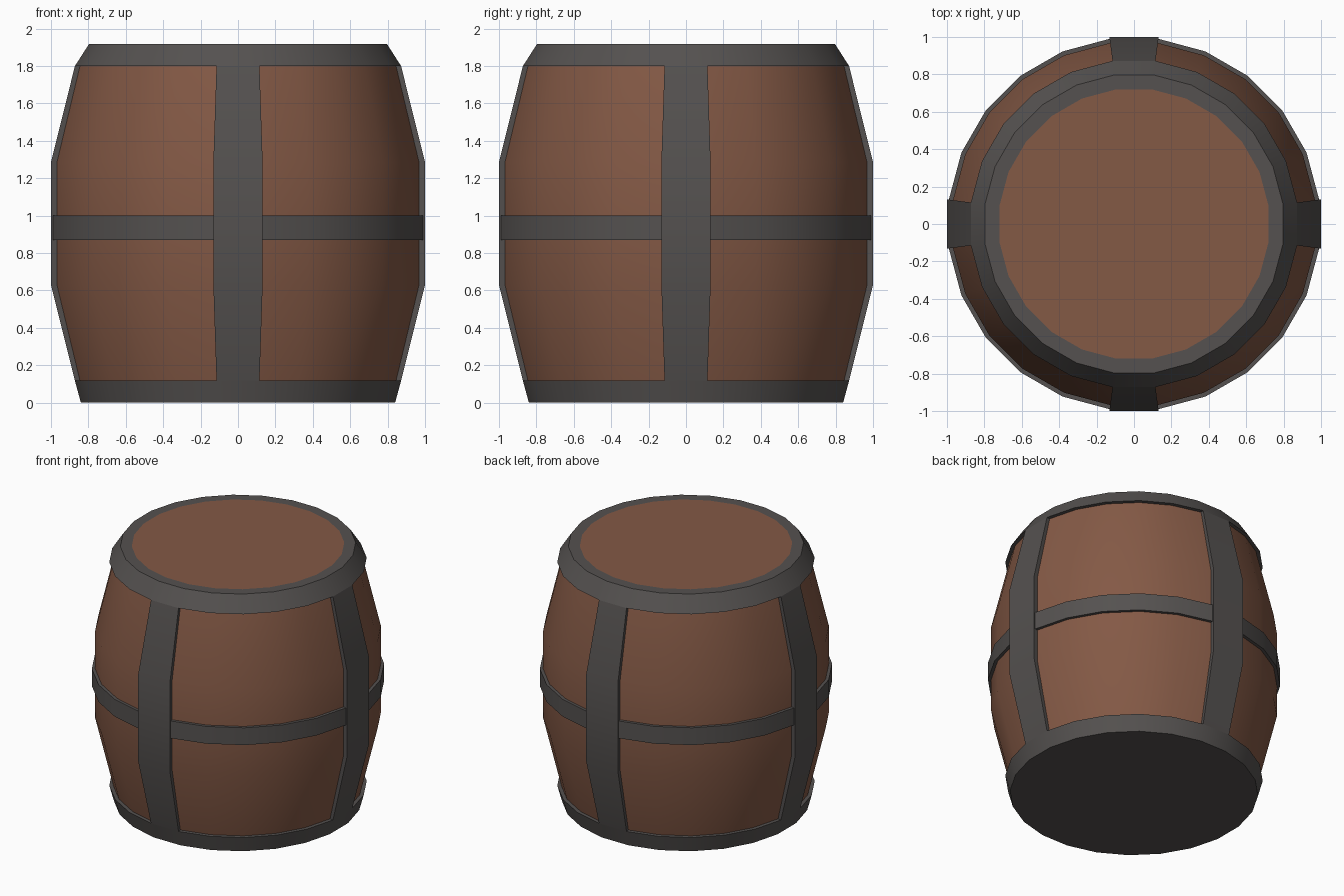
import bpy, bmesh
from math import sin, cos, radians

if "Cube" in bpy.data.objects:
    bpy.data.objects.remove(bpy.data.objects["Cube"])

SIDES = 24
STEP = radians(360 / SIDES)
STRAP_FACETS = [0, 6, 12, 18]
PANEL_FACETS = [f for f in range(SIDES) if f not in STRAP_FACETS]


def material(name, colour):
    mat = bpy.data.materials.new(name)
    mat.diffuse_color = colour
    mat.use_nodes = True
    mat.node_tree.nodes["Principled BSDF"].inputs["Base Color"].default_value = mat.diffuse_color
    return mat


WOOD = material("wood", (0.23, 0.10, 0.06, 1))
IRON = material("iron", (0.09, 0.083, 0.08, 1))


def lathe(name, profile, mat, facets=range(SIDES), inner=None):
    """Sweep a profile of (flat distance, z) round the chosen facets.
    With an inner profile, the open sides of each facet are closed down to it."""
    bm = bmesh.new()

    def point(p, a):
        r = p[0] / cos(STEP / 2)
        return bm.verts.new((r * cos(a), r * sin(a), p[1]))

    for f in facets:
        a, b = (f - 0.5) * STEP, (f + 0.5) * STEP
        for p, q in zip(profile, profile[1:]):
            bm.faces.new([point(p, a), point(p, b), point(q, b), point(q, a)])
        if inner:
            outline = profile + inner[::-1]
            bm.faces.new([point(p, a) for p in outline])
            bm.faces.new([point(p, b) for p in outline[::-1]])
    bmesh.ops.remove_doubles(bm, verts=bm.verts[:], dist=1e-4)
    mesh = bpy.data.meshes.new(name)
    bm.to_mesh(mesh)
    bm.free()
    mesh.materials.append(mat)
    obj = bpy.data.objects.new(name, mesh)
    bpy.context.collection.objects.link(obj)
    bpy.ops.object.select_all(action='DESELECT')
    obj.select_set(True)
    bpy.context.view_layer.objects.active = obj
    bpy.ops.object.shade_smooth_by_angle(angle=radians(28))
    return obj


# Bulging wooden sides and the raised iron straps that follow them
wood = [(0.845, 0.118), (0.968, 0.63), (0.968, 1.285), (0.845, 1.80)]
strap = [(0.872, 0.118), (1.0, 0.63), (1.0, 1.285), (0.872, 1.80)]
lathe("wood_panels", wood, WOOD, PANEL_FACETS)
lathe("vertical_straps", strap, IRON, STRAP_FACETS, inner=wood)

# Middle hoop, between the straps
lathe("middle_hoop", [(0.968, 0.87), (0.99, 0.87), (0.99, 1.0), (0.968, 1.0)],
      IRON, PANEL_FACETS)

# Bottom hoop with closed base, top hoop with flat rim
lathe("bottom_hoop", [(0, 0), (0.84, 0), (0.872, 0.118), (0.845, 0.118)], IRON)
lathe("top_hoop", [(0.845, 1.80), (0.872, 1.80), (0.797, 1.917), (0.72, 1.917)], IRON)

# Wooden lid, flush with the rim
lathe("lid", [(0.72, 1.917), (0, 1.917)], WOOD)
